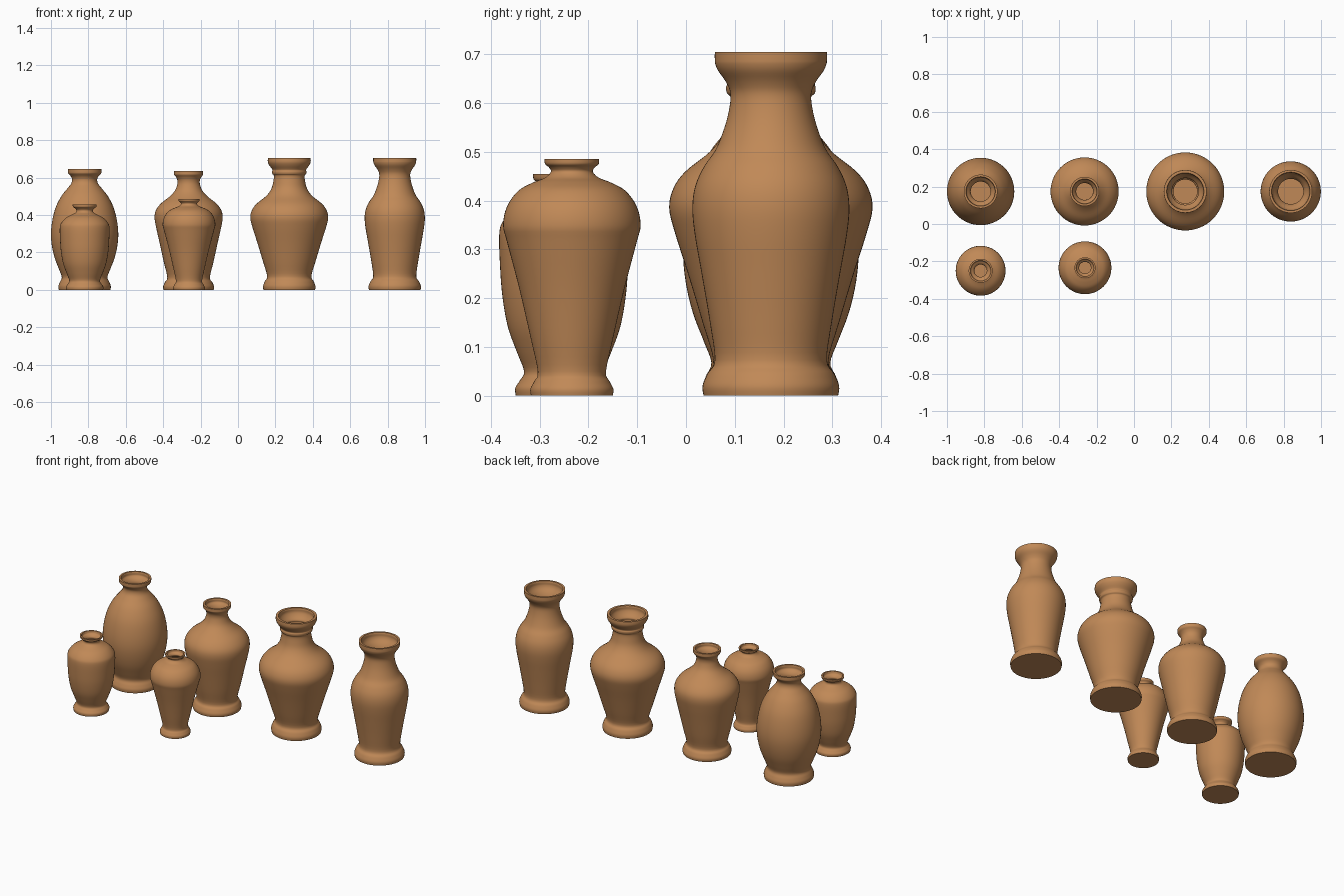
import bpy, bmesh, math

SEG = 64      # sides around each vase
SUB = 4       # smoothing steps between profile points

clay = bpy.data.materials.new("terracotta_clay")
clay.diffuse_color = (0.53, 0.25, 0.095, 1)


def smooth(pts):
    """Catmull-Rom curve through (radius, height) points."""
    p = [pts[0]] + pts + [pts[-1]]
    out = []
    for i in range(1, len(p) - 2):
        a, b, c, d = p[i - 1:i + 3]
        for s in range(SUB):
            t = s / SUB
            out.append(tuple(0.5 * (2 * b[k] + (c[k] - a[k]) * t
                       + (2 * a[k] - 5 * b[k] + 4 * c[k] - d[k]) * t * t
                       + (3 * b[k] - a[k] - 3 * c[k] + d[k]) * t ** 3) for k in (0, 1)))
    return out + [pts[-1]]


def vase(name, x, y, pts, wall):
    outer = smooth(pts)
    # inner wall follows the outer one down to a flat inside floor
    top = outer[-1][1]
    inner = [(r - wall, z) for r, z in reversed(outer) if wall < z < top - 0.004]
    profile = outer + [(outer[-1][0] - wall * 0.8, top)] + inner
    bm = bmesh.new()
    rings = []
    for r, z in profile:
        rings.append([bm.verts.new((r * math.cos(2 * math.pi * i / SEG),
                                    r * math.sin(2 * math.pi * i / SEG), z))
                      for i in range(SEG)])
    for a, b in zip(rings, rings[1:]):
        for i in range(SEG):
            j = (i + 1) % SEG
            bm.faces.new((a[i], a[j], b[j], b[i]))
    bm.faces.new(rings[0][::-1])   # underside
    bm.faces.new(rings[-1])        # inside floor
    me = bpy.data.meshes.new(name)
    bm.to_mesh(me)
    bm.free()
    me.materials.append(clay)
    ob = bpy.data.objects.new(name, me)
    ob.location = (x, y, 0)
    bpy.context.collection.objects.link(ob)
    bpy.ops.object.select_all(action='DESELECT')
    ob.select_set(True)
    bpy.context.view_layer.objects.active = ob
    bpy.ops.object.shade_smooth_by_angle(angle=math.radians(40))


# tall oval vase
vase("oval_vase", -0.82, 0.174, [
    (.138, 0), (.14, .02), (.132, .042), (.122, .068), (.137, .11), (.16, .17), (.175, .235),
    (.18, .30), (.173, .37), (.155, .44), (.125, .50), (.092, .542), (.072, .568), (.067, .59),
    (.074, .607), (.088, .622), (.09, .632), (.09, .645)], .014)

# shouldered vase
vase("shouldered_vase", -0.264, 0.174, [
    (.134, 0), (.136, .018), (.126, .042), (.114, .068), (.133, .15), (.155, .25), (.173, .33),
    (.182, .385), (.175, .425), (.148, .462), (.105, .496), (.075, .528), (.061, .562),
    (.06, .585), (.067, .602), (.077, .615), (.078, .624), (.078, .635)], .014)

# broad vase with a ringed neck
vase("broad_vase", 0.274, 0.174, [
    (.138, 0), (.14, .02), (.131, .045), (.118, .073), (.14, .15), (.17, .25), (.197, .335),
    (.2085, .385), (.2, .425), (.175, .46), (.123, .502), (.096, .54), (.085, .58), (.082, .61),
    (.09, .62), (.092, .632), (.09, .642), (.105, .663), (.113, .678), (.115, .69), (.114, .705)],
    .018)

# slim vase
vase("slim_vase", 0.838, 0.174, [
    (.138, 0), (.14, .02), (.13, .045), (.115, .073), (.125, .15), (.142, .25), (.156, .33),
    (.161, .385), (.155, .43), (.137, .47), (.113, .505), (.095, .55), (.085, .59), (.083, .62),
    (.092, .643), (.108, .666), (.114, .68), (.115, .69), (.115, .705)], .015)

# small straight-sided jar
vase("small_jar", -0.82, -0.25, [
    (.099, 0), (.1, .016), (.09, .032), (.082, .05), (.097, .09), (.115, .14), (.126, .20),
    (.131, .26), (.133, .33), (.125, .358), (.1, .385), (.068, .402), (.049, .413), (.044, .425),
    (.052, .436), (.062, .443), (.064, .455)], .011)

# small tapered jar
vase("small_tapered_jar", -0.262, -0.234, [
    (.084, 0), (.085, .014), (.077, .03), (.07, .05), (.085, .12), (.108, .22), (.133, .315),
    (.141, .35), (.133, .388), (.11, .42), (.08, .437), (.055, .447), (.043, .459),
    (.047, .468), (.055, .475), (.056, .485)], .011)
